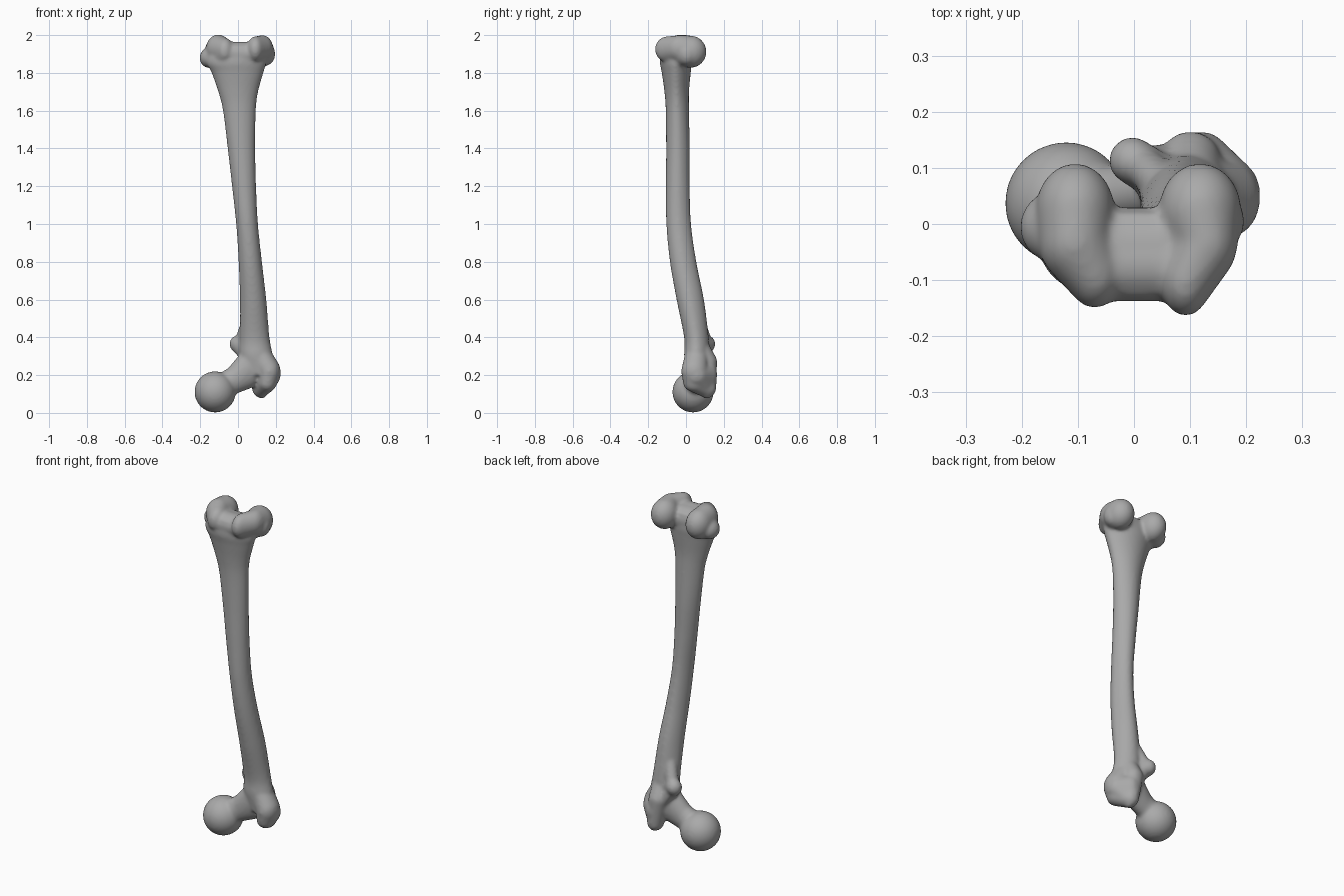
import bpy, bmesh, math
from mathutils import Vector, Matrix

if "Cube" in bpy.data.objects:
    bpy.data.objects.remove(bpy.data.objects["Cube"])

bm = bmesh.new()


def blend(*balls):
    """Solid convex hull around ellipsoids given as (centre, radii)."""
    verts = []
    for centre, radii in balls:
        if isinstance(radii, float):
            radii = (radii,) * 3
        m = Matrix.Translation(centre) @ Matrix.Diagonal((*radii, 1))
        part = bmesh.new()
        bmesh.ops.create_icosphere(part, subdivisions=4, radius=1, matrix=m)
        verts += [v.co.copy() for v in part.verts]
        part.free()
    hull = bmesh.new()
    for co in verts:
        hull.verts.new(co)
    result = bmesh.ops.convex_hull(hull, input=hull.verts[:])
    loose = {g for g in result["geom_interior"] if isinstance(g, bmesh.types.BMVert)}
    bmesh.ops.delete(hull, geom=list(loose), context="VERTS")
    bmesh.ops.recalc_face_normals(hull, faces=hull.faces[:])
    mesh = bpy.data.meshes.new("part")
    hull.to_mesh(mesh)
    hull.free()
    bm.from_mesh(mesh)
    bpy.data.meshes.remove(mesh)


def chain(*balls):
    """Hulls between each neighbouring pair of ellipsoids."""
    for pair in zip(balls, balls[1:]):
        blend(*pair)


def spline(p, i, t):
    a, b, c, d = (p[min(max(i + k, 0), len(p) - 1)] for k in (-1, 0, 1, 2))
    return b + (c - a) * t / 2 + (a * 2 - b * 5 + c * 4 - d) * t * t / 2 \
        + (b * 3 - a - c * 3 + d) * t ** 3 / 2


# Shaft: z, x range, y range
sections = [Vector(s) for s in (
    (.2, .04, .19, 0, .13), (.3, .01, .185, -.01, .125), (.4, .01, .167, -.01, .12),
    (.6, .01, .15, -.05, .095), (.8, .003, .127, -.085, .055), (1, -.01, .106, -.104, .027),
    (1.2, -.032, .096, -.106, .02), (1.4, -.055, .092, -.105, .02),
    (1.6, -.08, .095, -.107, .016), (1.7, -.105, .107, -.114, .016),
    (1.8, -.14, .135, -.128, .025), (1.86, -.165, .15, -.138, .03), (1.94, -.13, .14, -.13, .02))]
rings, sides, steps = [], 40, 6
samples = [spline(sections, i, k / steps) for i in range(len(sections) - 1) for k in range(steps)]
for z, x0, x1, y0, y1 in samples + [sections[-1]]:
    ring = []
    for k in range(sides):
        a = math.tau * k / sides
        # the back narrows towards a ridge
        narrow = 1 - .14 * max(0, math.sin(a))
        ring.append(bm.verts.new(((x0 + x1) / 2 + (x1 - x0) / 2 * math.cos(a) * narrow,
                                  (y0 + y1) / 2 + (y1 - y0) / 2 * math.sin(a), z)))
    rings.append(ring)
for lower, upper in zip(rings, rings[1:]):
    for k in range(sides):
        j = (k + 1) % sides
        bm.faces.new((lower[k], lower[j], upper[j], upper[k]))
bm.faces.new(rings[0][::-1])
bm.faces.new(rings[-1])

# Ball head and neck
head = Vector((-.121, .037, .111))
blend((head, .109), (head, .109))
chain((head, .07), ((-.02, .05, .175), (.055, .055, .075)),
      ((.06, .06, .24), (.06, .06, .11)), ((.075, .06, .36), (.06, .055, .06)))

# Greater trochanter: curved crest with a drooping tip
chain(((.1, .06, .33), .06), ((.165, .045, .22), (.06, .07, .075)),
      ((.155, .045, .16), (.05, .06, .05)), ((.12, .11, .13), (.045, .05, .05)),
      ((.1, .11, .27), .055), ((.1, .06, .36), .055))
blend(((.175, .055, .2), (.05, .06, .06)), ((.12, .115, .2), (.05, .05, .07)),
      ((.125, .11, .12), (.03, .04, .045)))

# Lesser trochanter
chain(((-.003, .113, .365), (.042, .042, .045)), ((.05, .08, .34), (.045, .04, .08)))
chain(((.01, .11, .36), .035), ((.06, .06, .5), .035))
chain(((.01, .11, .35), .03), ((.09, .11, .24), .035))

# Medial condyle
chain(((-.105, .025, 1.912), (.07, .083, .085)), ((-.105, -.03, 1.925), (.065, .075, .078)),
      ((-.07, -.085, 1.915), (.05, .065, .07)))
blend(((-.15, -.005, 1.88), (.053, .06, .055)), ((-.1, -.02, 1.9), .07))

# Lateral condyle
chain(((.118, .025, 1.912), (.073, .083, .085)), ((.13, -.03, 1.93), (.055, .075, .07)),
      ((.092, -.1, 1.925), (.045, .064, .068)))
blend(((.152, .005, 1.9), (.045, .05, .06)), ((.1, -.02, 1.9), .07))

# Groove bridging the condyles
chain(((-.08, -.07, 1.9), (.05, .068, .065)), ((.08, -.07, 1.9), (.05, .068, .065)))
chain(((-.06, -.04, 1.89), .07), ((.07, -.04, 1.89), .07))

mesh = bpy.data.meshes.new("thigh_bone")
bm.to_mesh(mesh)
bm.free()
bone = bpy.data.objects.new("thigh_bone", mesh)
bpy.context.collection.objects.link(bone)

# Fuse the parts and soften the joins
remesh = bone.modifiers.new("fuse", "REMESH")
remesh.mode = "VOXEL"
remesh.voxel_size = .008
remesh.use_smooth_shade = True
soften = bone.modifiers.new("soften", "SMOOTH")
soften.factor = .5
soften.iterations = 10

# Bone colour
grey = bpy.data.materials.new("bone_grey")
grey.use_nodes = True
colour = (.4, .4, .4, 1)
grey.diffuse_color = colour
grey.node_tree.nodes["Principled BSDF"].inputs["Base Color"].default_value = colour
mesh.materials.append(grey)
for face in mesh.polygons:
    face.use_smooth = True
